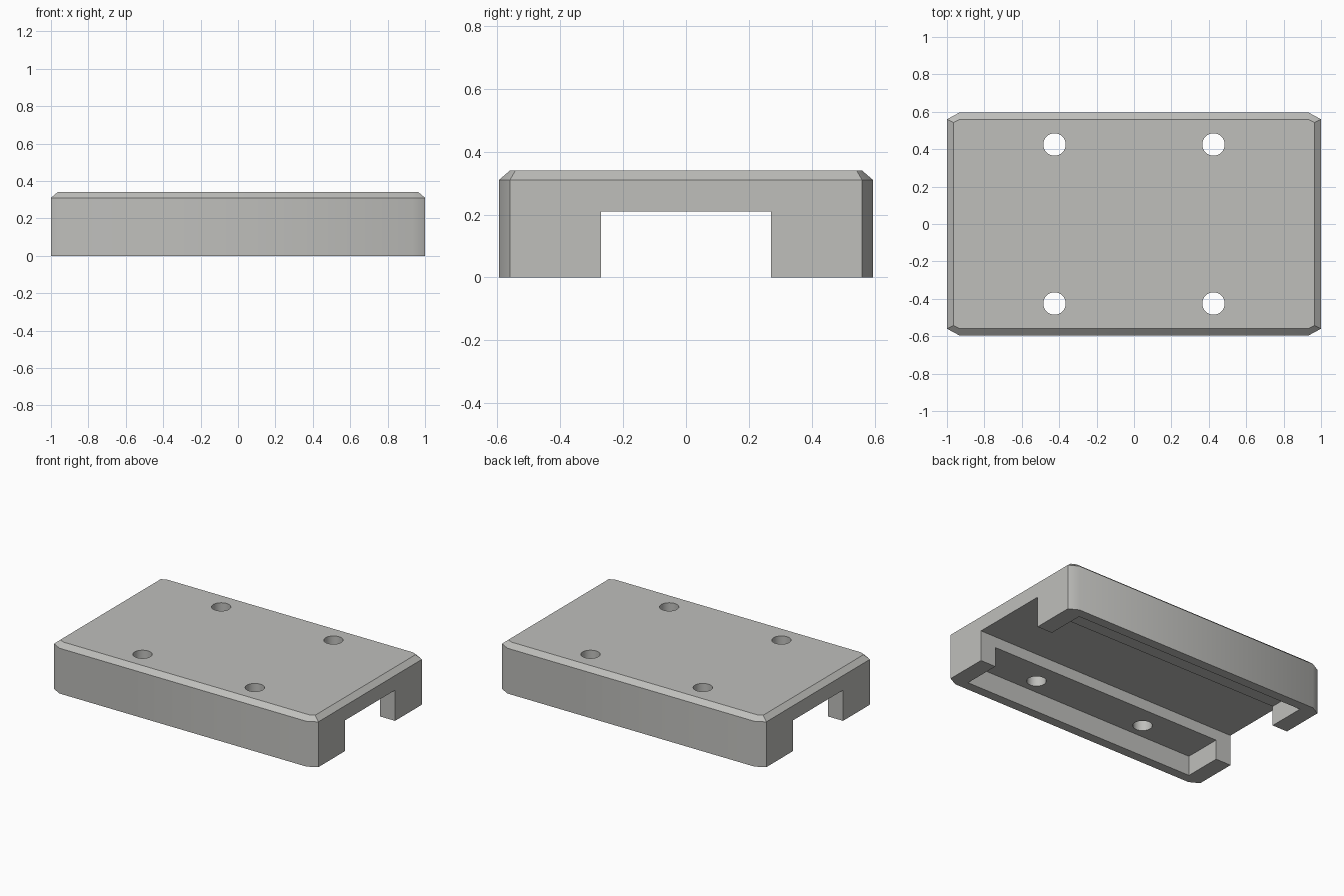
import bpy, bmesh, math
from mathutils import Matrix

cube = bpy.data.objects.get("Cube")
if cube:
    bpy.data.objects.remove(cube, do_unlink=True)

HX, HY, TOP, SHOULDER = 1.0, 0.595, 0.34, 0.31

grey = bpy.data.materials.new("light_grey")
grey.use_nodes = True
COLOUR = (0.52, 0.52, 0.5, 1)
grey.diffuse_color = COLOUR
grey.node_tree.nodes["Principled BSDF"].inputs["Base Color"].default_value = COLOUR


def make_object(name, bm):
    bmesh.ops.recalc_face_normals(bm, faces=bm.faces)
    mesh = bpy.data.meshes.new(name)
    bm.to_mesh(mesh)
    bm.free()
    mesh.materials.append(grey)
    obj = bpy.data.objects.new(name, mesh)
    bpy.context.collection.objects.link(obj)
    return obj


def ring(bm, hx, hy, cx, cy, z):
    """Rectangle outline with its four corners cut off."""
    pts = []
    for sx, sy in ((1, 1), (-1, 1), (-1, -1), (1, -1)):
        pair = [(sx * hx, sy * cy), (sx * cx, sy * hy)]
        pts += pair if sx == sy else pair[::-1]
    return [bm.verts.new((x, y, z)) for x, y in pts]


def box(bm, hx, hy, z0, z1):
    m = Matrix.Translation((0, 0, (z0 + z1) / 2)) @ Matrix.Diagonal((2 * hx, 2 * hy, z1 - z0, 1))
    bmesh.ops.create_cube(bm, size=1, matrix=m)


def cut(target, cutter):
    mod = target.modifiers.new("cut", "BOOLEAN")
    mod.operation, mod.solver, mod.object = "DIFFERENCE", "EXACT", cutter
    bpy.context.view_layer.objects.active = target
    bpy.ops.object.modifier_apply(modifier=mod.name)
    bpy.data.objects.remove(cutter, do_unlink=True)


# Block with cut corners and a bevelled top rim
bm = bmesh.new()
rings = [ring(bm, HX, HY, 0.935, 0.56, 0),
         ring(bm, HX, HY, 0.935, 0.56, SHOULDER),
         ring(bm, 0.965, 0.56, 0.93, 0.543, TOP)]
for low, high in zip(rings, rings[1:]):
    for i in range(8):
        j = (i + 1) % 8
        bm.faces.new((low[i], low[j], high[j], high[i]))
bm.faces.new(rings[0])
bm.faces.new(rings[-1])
cover = make_object("cover_plate", bm)

# Channel running end to end
bm = bmesh.new()
box(bm, 1.2, 0.27, -0.2, 0.21)
cut(cover, make_object("channel_cutter", bm))

# Shallower pockets in both legs, open to the channel
bm = bmesh.new()
box(bm, 0.885, 0.53, -0.2, 0.135)
cut(cover, make_object("pocket_cutter", bm))

# Four screw holes
bm = bmesh.new()
for sx in (-1, 1):
    for sy in (-1, 1):
        bmesh.ops.create_cone(bm, cap_ends=True, segments=48, radius1=0.06, radius2=0.06,
                              depth=1, matrix=Matrix.Translation((sx * 0.425, sy * 0.425, 0.2)))
cut(cover, make_object("hole_cutter", bm))

# Smooth only the shallow edges
bpy.ops.object.select_all(action="DESELECT")
cover.select_set(True)
bpy.context.view_layer.objects.active = cover
bpy.ops.object.shade_smooth_by_angle(angle=math.radians(30))
